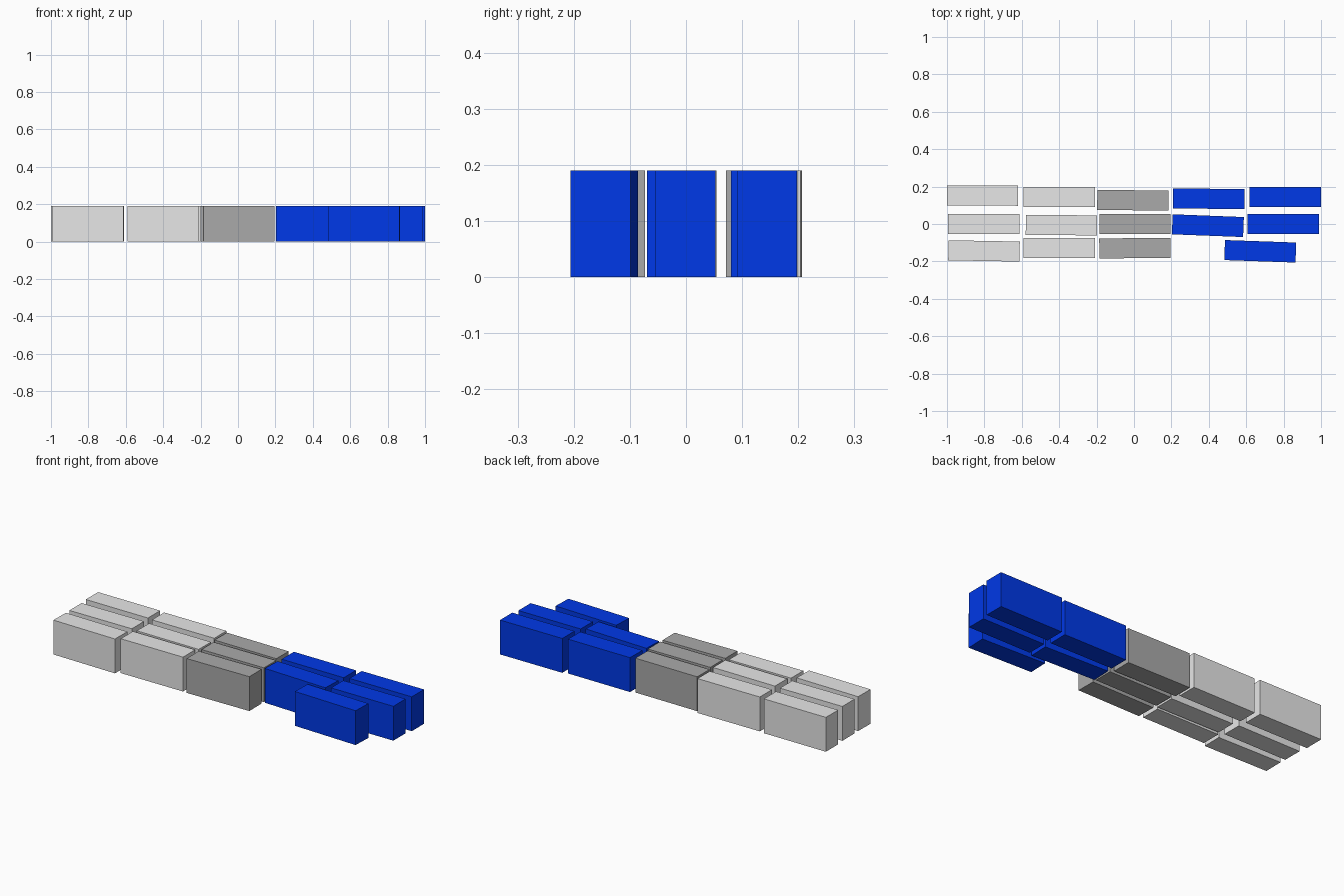
import bpy
from math import radians

cube = bpy.data.objects.get("Cube")
if cube:
    bpy.data.objects.remove(cube, do_unlink=True)

LENGTH, WIDTH, HEIGHT = 0.381, 0.107, 0.19


def make_material(name, rgb):
    mat = bpy.data.materials.new(name)
    mat.use_nodes = True
    color = (*rgb, 1)
    mat.diffuse_color = color
    mat.node_tree.nodes["Principled BSDF"].inputs["Base Color"].default_value = color
    return mat


light = make_material("light_grey", (0.8, 0.8, 0.8))
dark = make_material("dark_grey", (0.4, 0.4, 0.4))
blue = make_material("blue", (0, 0.04, 0.8))


def block(name, mat, x, y, turn):
    """One flat-sided block standing on the ground, turned slightly about z."""
    bpy.ops.mesh.primitive_cube_add(size=1, location=(x, y, HEIGHT / 2),
                                    rotation=(0, 0, radians(turn)))
    obj = bpy.context.object
    obj.name = name
    obj.scale = (LENGTH, WIDTH, HEIGHT)
    obj.data.materials.append(mat)


# Rows of loosely placed blocks: material, x, y, turn in degrees
rows = {
    "back": [(light, -0.81, 0.152, -0.3), (light, -0.40, 0.145, 0),
             (dark, -0.006, 0.127, -0.6), (blue, 0.40, 0.135, -0.3),
             (blue, 0.809, 0.144, 0)],
    "middle": [(light, -0.803, 0, 0.2), (light, -0.388, -0.006, -0.5),
               (dark, 0.005, 0, 0.2), (blue, 0.395, -0.009, -2.2),
               (blue, 0.798, -0.001, 0)],
    "front": [(light, -0.802, -0.144, -1.0), (light, -0.40, -0.128, 0),
              (dark, 0.005, -0.129, 0.6), (blue, 0.675, -0.146, -2.0)],
}
for row, blocks in rows.items():
    for i, spec in enumerate(blocks, 1):
        block(f"{row}_block_{i}", *spec)
